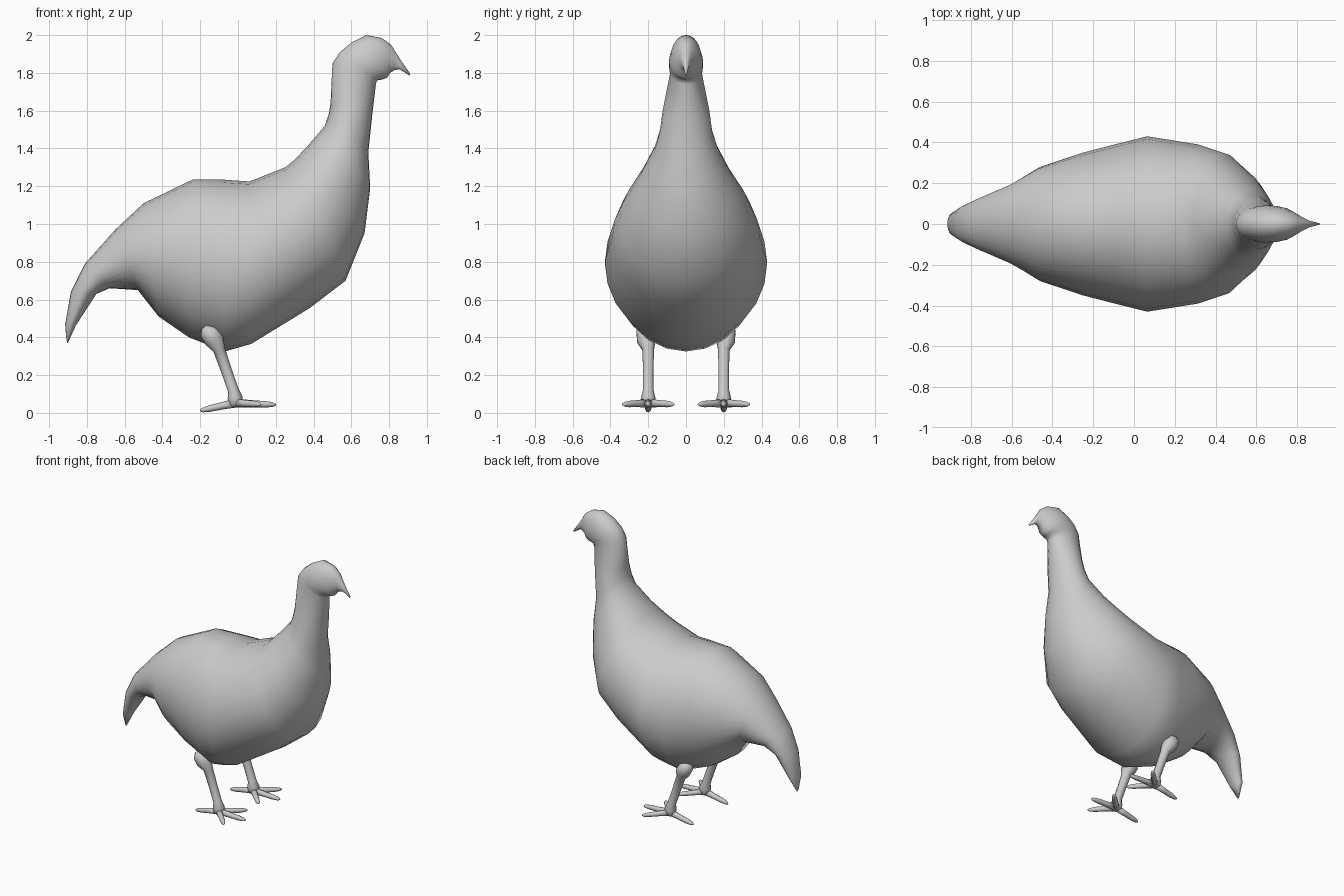
import bpy, bmesh, math
from mathutils import Vector

if "Cube" in bpy.data.objects:
    bpy.data.objects.remove(bpy.data.objects["Cube"])

grey = bpy.data.materials.new("plain grey")
grey.diffuse_color = (0.6, 0.6, 0.6, 1)
grey.use_nodes = True
grey.node_tree.nodes["Principled BSDF"].inputs["Base Color"].default_value = grey.diffuse_color


def loft(name, rings, n):
    """Skin a list of ellipses given as (centre, half axis u, half axis v)."""
    bm = bmesh.new()
    loops = []
    for c, u, v in rings:
        loops.append([bm.verts.new(c + u * math.cos(2 * math.pi * i / n)
                                   + v * math.sin(2 * math.pi * i / n)) for i in range(n)])
    for a, b in zip(loops, loops[1:]):
        for i in range(n):
            j = (i + 1) % n
            bm.faces.new((a[i], a[j], b[j], b[i]))
    bm.faces.new(loops[0])
    bm.faces.new(loops[-1])
    bmesh.ops.recalc_face_normals(bm, faces=bm.faces)
    me = bpy.data.meshes.new(name)
    bm.to_mesh(me)
    bm.free()
    for p in me.polygons:
        p.use_smooth = True
    me.materials.append(grey)
    ob = bpy.data.objects.new(name, me)
    bpy.context.collection.objects.link(ob)
    return ob


def tube(name, path, n=10):
    """Tapered limb through (x, y, z, radius) points."""
    pts = [Vector(p[:3]) for p in path]
    rings = []
    for i, p in enumerate(pts):
        d = (pts[min(i + 1, len(pts) - 1)] - pts[max(i - 1, 0)]).normalized()
        ref = Vector((0, 1, 0)) if abs(d.y) < 0.8 else Vector((0, 0, 1))
        u = d.cross(ref).normalized()
        rings.append((p, u * path[i][3], d.cross(u) * path[i][3]))
    return loft(name, rings, n)


# body, tail, neck, head and beak: (back x, back z, belly x, belly z, half width)
sections = [
    (-.91, .40, -.903, .365, .012), (-.915, .47, -.86, .46, .055),
    (-.885, .64, -.75, .63, .095), (-.81, .79, -.68, .66, .13),
    (-.65, .97, -.53, .65, .20), (-.50, 1.11, -.42, .51, .28),
    (-.24, 1.235, -.26, .40, .35), (-.08, 1.235, -.07, .325, .395),
    (.06, 1.225, .07, .365, .43), (.25, 1.30, .38, .555, .39),
    (.30, 1.34, .57, .70, .35), (.37, 1.415, .67, .95, .26),
    (.46, 1.52, .70, 1.19, .175), (.48, 1.58, .69, 1.38, .14),
    (.49, 1.64, .71, 1.57, .123), (.50, 1.85, .73, 1.74, .085),
    (.54, 1.91, .735, 1.76, .09), (.60, 1.96, .765, 1.765, .09),
    (.68, 2.0, .79, 1.775, .08), (.76, 1.985, .805, 1.80, .058),
    (.81, 1.95, .83, 1.815, .036), (.86, 1.87, .855, 1.82, .017),
    (.912, 1.795, .908, 1.785, .003),
]
rings = []
for tx, tz, bx, bz, w in sections:
    t, b = Vector((tx, 0, tz)), Vector((bx, 0, bz))
    rings.append(((t + b) / 2, (t - b) / 2, Vector((0, w, 0))))
loft("bird_body", rings, 24)

# legs and feet on both sides
for side, s in (("left", 1), ("right", -1)):
    y = 0.2 * s
    tube(side + "_leg", [
        (-.175, y * 1.05, .455, .025), (-.155, y * 1.07, .43, .05), (-.125, y * 1.05, .385, .052),
        (-.10, y, .335, .032), (-.06, y, .22, .029), (-.025, y, .12, .029),
        (-.015, y, .08, .04), (-.015, y, .045, .035), (-.015, y, .028, .015)])
    toes = {"middle": (.2, 0, .043), "outer": (.12, .135, .045),
            "inner": (.12, -.135, .045), "back": (-.2, 0, .012)}
    for label, (x, dy, z) in toes.items():
        a, b = Vector((-.015, y, .052)), Vector((x, y + dy, z))
        path = []
        for f, r in ((0, .024), (.4, .019), (.75, .017), (.93, .012), (1, .005)):
            path.append((*a.lerp(b, f), r))
        tube(f"{side}_{label}_toe", path, 8)
